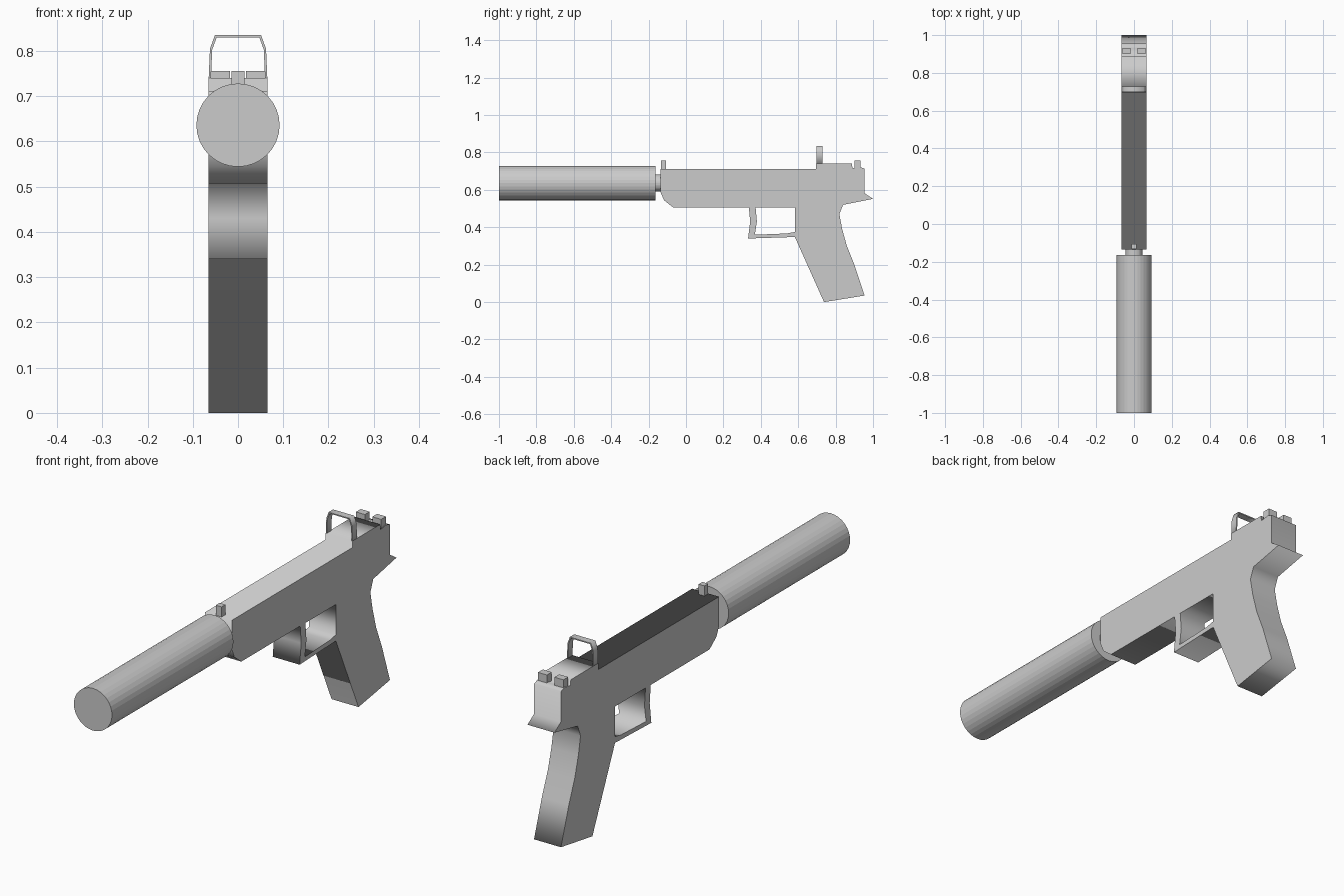
import bpy
import math
from mathutils import Matrix

if "Cube" in bpy.data.objects:
    bpy.data.objects.remove(bpy.data.objects["Cube"])

# Local axes for profiles drawn in the side (y, z) and front (x, z) planes
SIDE = Matrix(((0, 0, 1, 0), (1, 0, 0, 0), (0, 1, 0, 0), (0, 0, 0, 1)))
FRONT = Matrix(((1, 0, 0, 0), (0, 0, -1, 0), (0, 1, 0, 0), (0, 0, 0, 1)))


def extrude(name, outlines, half, frame, offset=(0, 0, 0)):
    """Extrude closed outlines (inner ones become holes) into a solid."""
    cu = bpy.data.curves.new(name, 'CURVE')
    cu.dimensions = '2D'
    cu.fill_mode = 'BOTH'
    cu.extrude = half
    for pts in outlines:
        s = cu.splines.new('POLY')
        s.points.add(len(pts) - 1)
        for p, (a, b) in zip(s.points, pts):
            p.co = (a, b, 0, 1)
        s.use_cyclic_u = True
    ob = bpy.data.objects.new(name, cu)
    bpy.context.collection.objects.link(ob)
    ob.matrix_world = Matrix.Translation(offset) @ frame
    bpy.ops.object.select_all(action='DESELECT')
    ob.select_set(True)
    bpy.context.view_layer.objects.active = ob
    bpy.ops.object.convert(target='MESH')
    return bpy.context.object


def tube(name, r, y0, y1, sides=32):
    bpy.ops.mesh.primitive_cylinder_add(
        vertices=sides, radius=r, depth=y1 - y0,
        location=(0, (y0 + y1) / 2, 0.636), rotation=(math.pi / 2, 0, 0))
    bpy.context.object.name = name


def box(name, x0, x1, y0, y1, z0, z1):
    bpy.ops.mesh.primitive_cube_add(
        size=1, location=((x0 + x1) / 2, (y0 + y1) / 2, (z0 + z1) / 2))
    bpy.context.object.scale = (x1 - x0, y1 - y0, z1 - z0)
    bpy.context.object.name = name


# Frame: slide, guard and grip as one slab with the guard opening
outline = [
    (-0.135, 0.712), (-0.135, 0.585), (-0.118, 0.545), (-0.07, 0.507),
    (0.336, 0.507), (0.343, 0.43), (0.332, 0.34), (0.582, 0.348),
    (0.738, 0.0), (0.955, 0.035), (0.90, 0.20), (0.86, 0.30),
    (0.835, 0.39), (0.82, 0.47), (0.84, 0.52), (1.0, 0.552),
    (0.955, 0.582), (0.955, 0.714), (0.93, 0.722), (0.89, 0.716),
    (0.887, 0.74), (0.695, 0.74), (0.695, 0.712)]
opening = [(0.372, 0.507), (0.379, 0.43), (0.368, 0.36),
           (0.54, 0.367), (0.582, 0.375), (0.582, 0.507)]
extrude("body", [outline, opening], 0.065, SIDE)

# Muzzle cylinder and connecting neck
tube("muzzle_cylinder", 0.092, -1.0, -0.163)
tube("barrel_neck", 0.046, -0.17, -0.12)

# Optic frame: thin open hoop standing on the raised block
outer = [(0.065, 0.735), (0.062, 0.805), (0.051, 0.835)]
inner = [(0.047, 0.83), (0.057, 0.803), (0.06, 0.735)]
hoop = outer + inner
arch = (outer + [(-x, z) for x, z in reversed(outer)]
        + [(-x, z) for x, z in reversed(inner)] + inner)
extrude("optic_frame", [arch], 0.0155, FRONT, (0, 0.713, 0))

# Iron sights
box("front_sight", -0.014, 0.014, -0.133, -0.107, 0.70, 0.756)
for side, label in ((-1, "left"), (1, "right")):
    xs = sorted((side * 0.018, side * 0.061))
    box("rear_sight_" + label, *xs, 0.90, 0.933, 0.71, 0.756)
